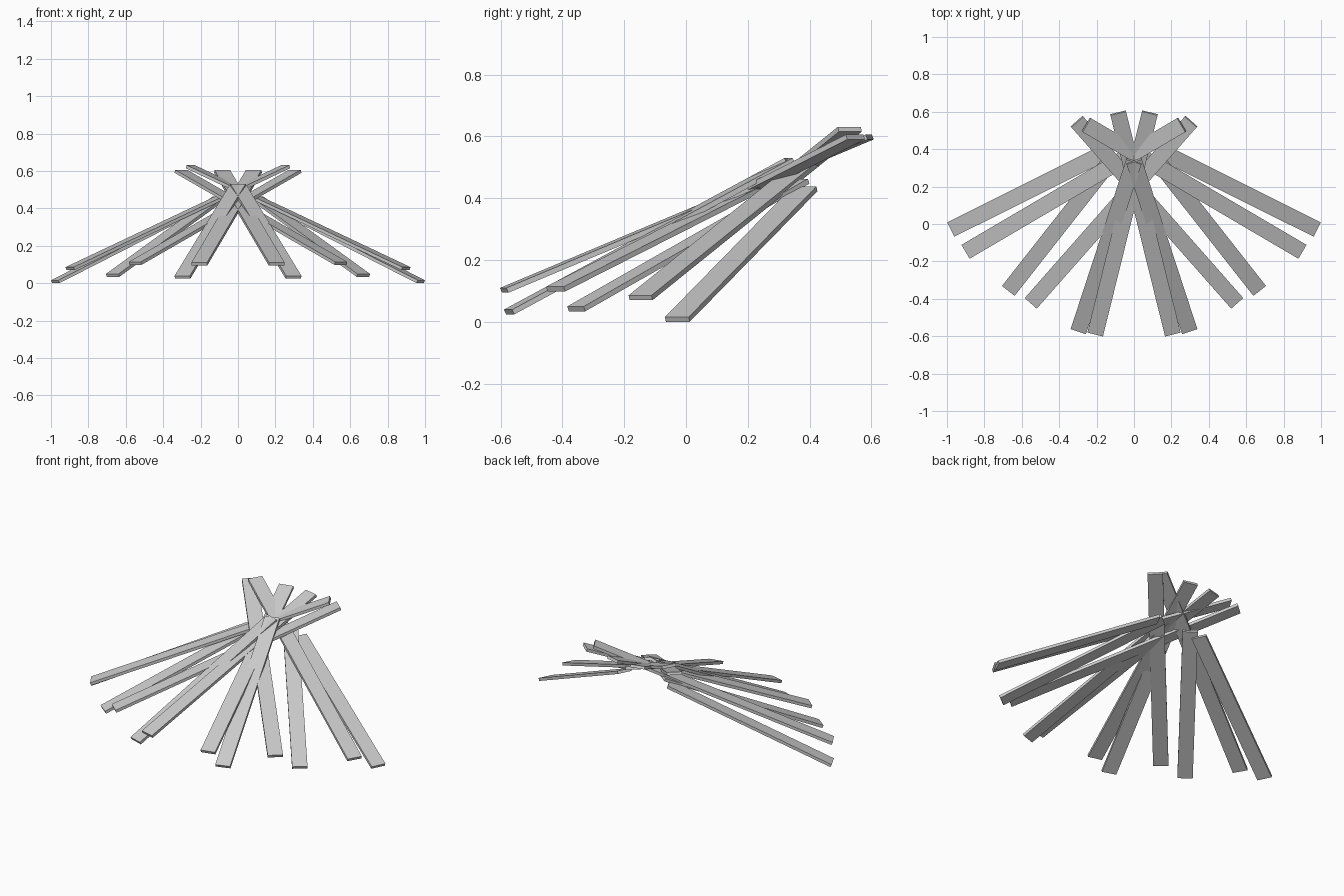
import bpy
from mathutils import Vector

if "Cube" in bpy.data.objects:
    bpy.data.objects.remove(bpy.data.objects["Cube"])

WIDTH, THICK = 0.086, 0.017


def plank(name, a, b):
    # flat board running from end a to end b, broad face kept level sideways
    a, b = Vector(a), Vector(b)
    d = (b - a).normalized()
    side = d.cross(Vector((0, 0, 1))).normalized() * WIDTH / 2
    up = side.cross(d).normalized() * THICK / 2
    verts = [p + s * side + u * up
             for p in (a, b) for s, u in ((-1, -1), (1, -1), (1, 1), (-1, 1))]
    faces = [(0, 1, 2, 3), (7, 6, 5, 4), (0, 4, 5, 1),
             (1, 5, 6, 2), (2, 6, 7, 3), (3, 7, 4, 0)]
    me = bpy.data.meshes.new(name)
    me.from_pydata(verts, [], faces)
    me.update()
    # consistent outward normals
    import bmesh
    bm = bmesh.new()
    bm.from_mesh(me)
    bmesh.ops.recalc_face_normals(bm, faces=bm.faces)
    bm.to_mesh(me)
    bm.free()
    ob = bpy.data.objects.new(name, me)
    bpy.context.collection.objects.link(ob)


# lower end, upper end of each right-hand plank
planks = {
    "outer_short_plank": ((0.977, -0.028, 0.008), (0.15, 0.385, 0.43)),
    "outer_long_plank": ((0.898, -0.147, 0.078), (-0.255, 0.53, 0.623)),
    "middle_short_plank": ((0.67, -0.355, 0.042), (0.10, 0.37, 0.455)),
    "middle_long_plank": ((0.55, -0.422, 0.106), (-0.305, 0.548, 0.598)),
    "inner_short_plank": ((0.297, -0.572, 0.032), (0.0, 0.335, 0.522)),
    "inner_long_plank": ((0.207, -0.588, 0.102), (-0.085, 0.594, 0.598)),
}

# mirrored pairs
for name, (a, b) in planks.items():
    for sx, tag in ((1, "right"), (-1, "left")):
        plank(f"{name}_{tag}", (a[0] * sx, a[1], a[2]), (b[0] * sx, b[1], b[2]))
